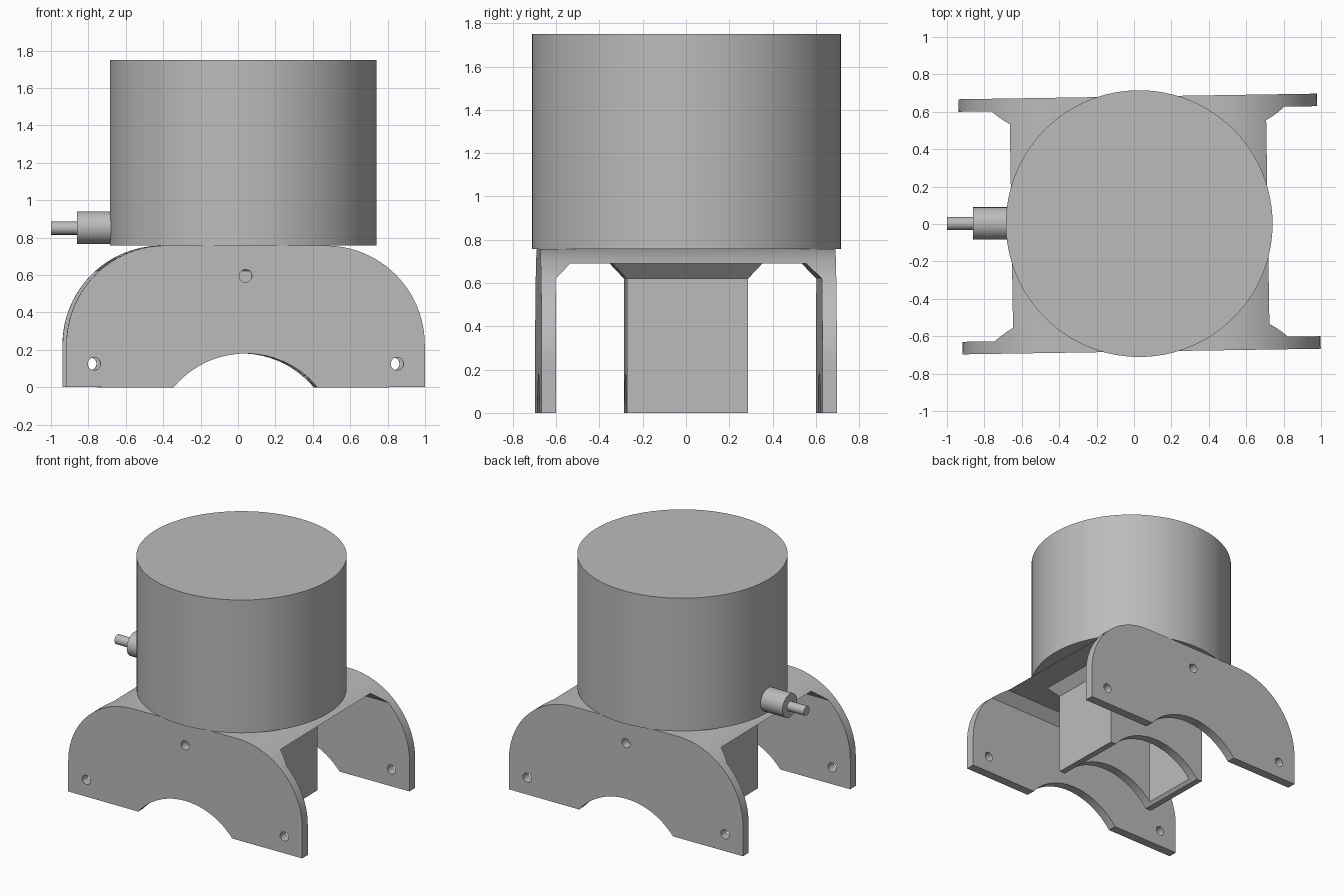
import bpy, bmesh, math
from mathutils import Matrix, Vector

if "Cube" in bpy.data.objects:
    bpy.data.objects.remove(bpy.data.objects["Cube"], do_unlink=True)

grey = bpy.data.materials.new("plain_grey")
grey.use_nodes = True
grey.diffuse_color = (0.5, 0.5, 0.5, 1)
grey.node_tree.nodes["Principled BSDF"].inputs["Base Color"].default_value = (0.5, 0.5, 0.5, 1)


def finish(name, bm):
    bmesh.ops.recalc_face_normals(bm, faces=bm.faces[:])
    mesh = bpy.data.meshes.new(name)
    bm.to_mesh(mesh)
    bm.free()
    mesh.materials.append(grey)
    obj = bpy.data.objects.new(name, mesh)
    bpy.context.collection.objects.link(obj)
    return obj


def prism(name, points, axis, half):
    """Extrude a closed (u, z) outline along x or y, centred on the origin."""
    bm = bmesh.new()
    place = (lambda u, z: (-half, u, z)) if axis == "x" else (lambda u, z: (u, -half, z))
    face = bm.faces.new([bm.verts.new(place(u, z)) for u, z in points])
    new = bmesh.ops.extrude_face_region(bm, geom=[face])["geom"]
    shift = Vector((2 * half, 0, 0)) if axis == "x" else Vector((0, 2 * half, 0))
    bmesh.ops.translate(bm, vec=shift, verts=[g for g in new if isinstance(g, bmesh.types.BMVert)])
    return finish(name, bm)


def rod(name, radius, start, end, sides=48):
    """Cylinder between two points."""
    a, b = Vector(start), Vector(end)
    turn = (b - a).to_track_quat("Z", "Y").to_matrix().to_4x4()
    bm = bmesh.new()
    bmesh.ops.create_cone(bm, cap_ends=True, segments=sides, radius1=radius, radius2=radius,
                          depth=(b - a).length, matrix=Matrix.Translation((a + b) / 2) @ turn)
    return finish(name, bm)


def loft(name, rings):
    """Rectangular sections (half x, half y, z) joined into a solid."""
    bm = bmesh.new()
    loops = [[bm.verts.new((sx * hx, sy * hy, z)) for sx, sy in ((-1, -1), (1, -1), (1, 1), (-1, 1))]
             for hx, hy, z in rings]
    for low, high in zip(loops, loops[1:]):
        for i in range(4):
            j = (i + 1) % 4
            bm.faces.new((low[i], low[j], high[j], high[i]))
    bm.faces.new(loops[0])
    bm.faces.new(loops[-1])
    return finish(name, bm)


def cut(obj, cutters):
    """Subtract each cutter and bake the result."""
    for cutter in cutters:
        mod = obj.modifiers.new("cut", "BOOLEAN")
        mod.operation, mod.solver, mod.object = "DIFFERENCE", "EXACT", cutter
    baked = bpy.data.meshes.new_from_object(obj.evaluated_get(bpy.context.evaluated_depsgraph_get()))
    obj.modifiers.clear()
    obj.data = baked


def arc(cx, cz, radius, start, end, steps):
    angles = [math.radians(start + (end - start) * i / steps) for i in range(steps + 1)]
    return [(cx + radius * math.cos(a), cz + radius * math.sin(a)) for a in angles]


HALF, SHOULDER, TOP = 0.958, 0.53, 0.757
THICK, INNER, SLAB, CHAMFER = 0.682, 0.615, 0.69, 0.07
side = HALF - SHOULDER

# Saddle bracket: rounded outline with an arched notch
spread = math.degrees(math.asin(0.385 / 0.5))
outline = arc(side, TOP - SHOULDER, SHOULDER, 0, 90, 24)
outline += arc(-side, TOP - SHOULDER, SHOULDER, 90, 180, 24)
outline += [(-HALF, 0)]
outline += arc(0, -0.32, 0.5, 90 + spread, 90 - spread, 24)
outline += [(HALF, 0)]
bracket = prism("saddle_bracket", outline, "y", THICK)

# Chamfered tunnel between the end plates, plus bolt holes
tunnel = prism("tunnel_cutter", [(-INNER, -1), (INNER, -1), (INNER, SLAB - CHAMFER),
                                 (INNER - CHAMFER, SLAB), (CHAMFER - INNER, SLAB),
                                 (-INNER, SLAB - CHAMFER)], "x", 2)
holes = [rod("hole_cutter", 0.034, (x, -1, z), (x, 1, z), 32)
         for x, z in ((-0.81, 0.125), (0.81, 0.125), (0, 0.595))]
cut(bracket, [tunnel] + holes)

# Hollow centre post, flared where it meets the slab
post = loft("centre_post", [(0.43, 0.28, 0), (0.43, 0.28, SLAB - CHAMFER),
                            (0.495, 0.345, SLAB), (0.495, 0.345, SLAB + 0.01)])
hollow = loft("hollow_cutter", [(0.365, 0.215, -0.1), (0.365, 0.215, SLAB)])
arch = rod("arch_cutter", 0.5, (0, -1, -0.32), (0, 1, -0.32), 96)
cut(post, [hollow, arch])

for helper in [tunnel, hollow, arch] + holes:
    bpy.data.objects.remove(helper, do_unlink=True)

# The base sits slightly turned about the drum axis
for part in (bracket, post):
    part.location.x = 0.03
    part.rotation_euler.z = math.radians(0.9)

# Drum and side cable gland
drum = rod("drum", 0.713, (0.028, 0.002, 0.757), (0.028, 0.002, 1.75), 96)
gland = rod("cable_gland", 0.087, (-0.862, 0.003, 0.853), (-0.6, 0.003, 0.853))
cable = rod("cable", 0.035, (-1, 0.003, 0.85), (-0.84, 0.003, 0.85), 32)

bpy.ops.object.select_all(action="DESELECT")
for part in (bracket, post, drum, gland, cable):
    part.select_set(True)
bpy.context.view_layer.objects.active = bracket
bpy.ops.object.shade_smooth_by_angle(angle=math.radians(30))
